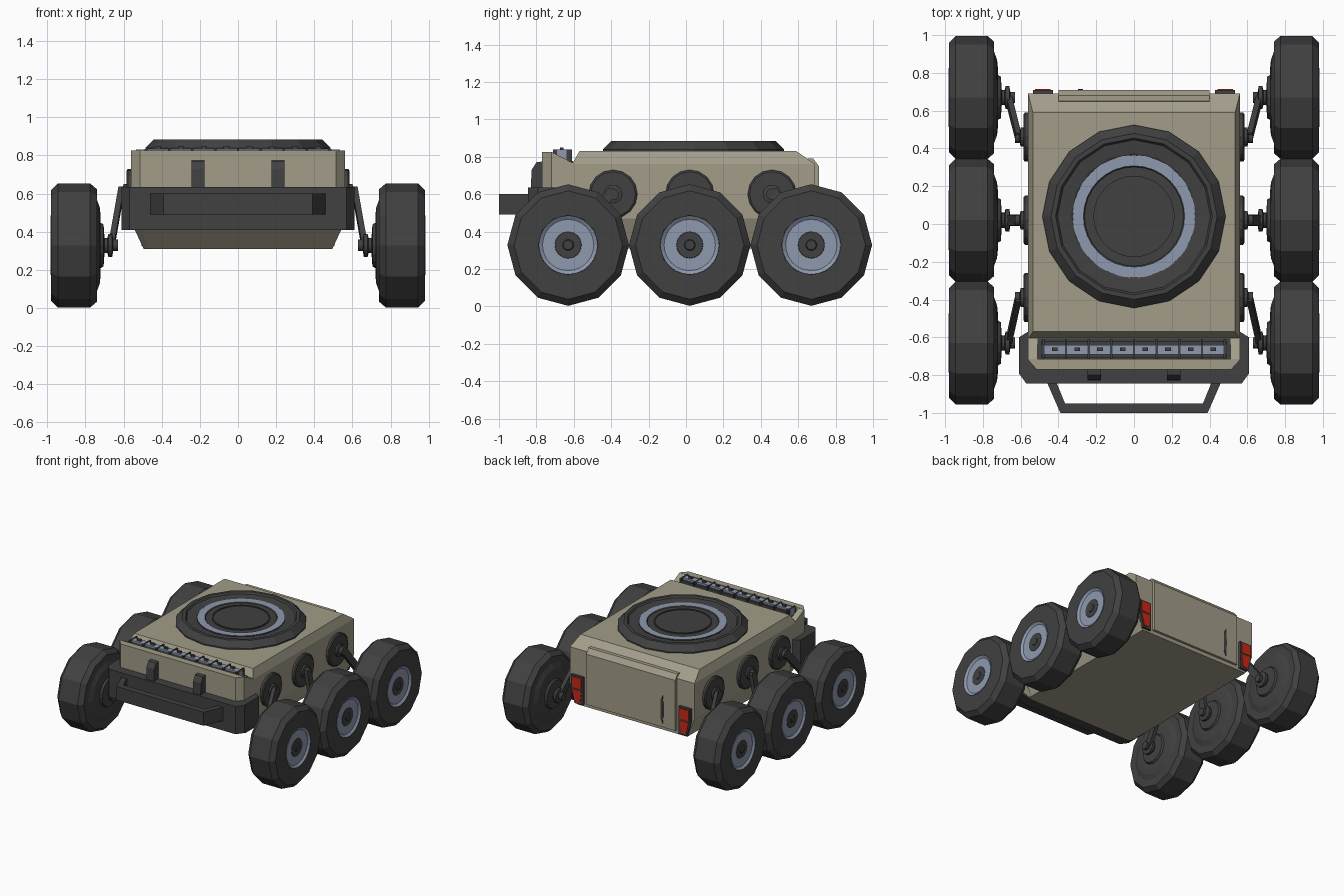
import bpy, bmesh, math
from mathutils import Vector, Matrix

if "Cube" in bpy.data.objects:
    bpy.data.objects.remove(bpy.data.objects["Cube"])


def material(name, rgb):
    m = bpy.data.materials.new(name)
    m.diffuse_color = (*rgb, 1)
    m.use_nodes = True
    m.node_tree.nodes["Principled BSDF"].inputs["Base Color"].default_value = m.diffuse_color
    return m


TAN = material("tan_paint", (0.36, 0.335, 0.25))
DARK = material("dark_rubber", (0.052, 0.052, 0.052))
STEEL = material("blue_steel", (0.27, 0.32, 0.42))
RED = material("red_lens", (0.6, 0.02, 0.008))


def finish(name, bm, *mats):
    bmesh.ops.recalc_face_normals(bm, faces=bm.faces)
    me = bpy.data.meshes.new(name)
    bm.to_mesh(me)
    bm.free()
    for m in mats:
        me.materials.append(m)
    ob = bpy.data.objects.new(name, me)
    bpy.context.collection.objects.link(ob)
    return ob


def loft(name, rings, mat):
    """Skin matching closed rings of 3D points and cap both ends."""
    bm = bmesh.new()
    vs = [[bm.verts.new(p) for p in r] for r in rings]
    n = len(vs[0])
    for a, b in zip(vs, vs[1:]):
        for i in range(n):
            j = (i + 1) % n
            bm.faces.new((a[i], a[j], b[j], b[i]))
    bm.faces.new(vs[0])
    bm.faces.new(vs[-1])
    return finish(name, bm, mat)


def prism(name, pts, lo, hi, axis, mat):
    """Extrude a 2D outline along x, y or z."""
    put = {"x": lambda p, h: (h, p[0], p[1]),
           "y": lambda p, h: (p[0], h, p[1]),
           "z": lambda p, h: (p[0], p[1], h)}[axis]
    return loft(name, [[put(p, h) for p in pts] for h in (lo, hi)], mat)


def box(name, x, y, z, mat):
    return prism(name, [(x[0], y[0]), (x[1], y[0]), (x[1], y[1]), (x[0], y[1])], z[0], z[1], "z", mat)


def mirrored(half):
    """Complete an outline given its +x half."""
    return half + [(-x, y) for x, y in reversed(half)]


def lathe(name, prof, n, mats, bands, at, side=0):
    """Revolve (radius, height); side = +1/-1 turns the axis to +x/-x."""
    bm = bmesh.new()
    rings = []
    for r, h in prof:
        rings.append([bm.verts.new((r * math.cos(math.tau * i / n), r * math.sin(math.tau * i / n), h))
                      for i in range(n)])
    for k, (a, b) in enumerate(zip(rings, rings[1:])):
        for i in range(n):
            f = bm.faces.new((a[i], a[(i + 1) % n], b[(i + 1) % n], b[i]))
            f.material_index = bands.get(k, 0)
    bm.faces.new(rings[0])
    bm.faces.new(rings[-1])
    rot = Matrix.Rotation(side * math.pi / 2, 4, "Y")
    bmesh.ops.transform(bm, matrix=Matrix.Translation(at) @ rot, verts=bm.verts)
    return finish(name, bm, *mats)


def strut(name, a, b, w, t, mat):
    """Rectangular bar between two points; t is its thickness in x."""
    a, b = Vector(a), Vector(b)
    u = (b - a).cross(Vector((1, 0, 0))).normalized() * w / 2
    v = Vector((t / 2, 0, 0))
    return loft(name, [[p + u + v, p - u + v, p - u - v, p + u - v] for p in (a, b)], mat)


# Main hull: tapered belly, upright sides, bevelled roof
def section(x, front, back, z):
    return [(x, front, z), (x, back, z), (-x, back, z), (-x, front, z)]


loft("hull", [section(.495, -.60, .69, .31), section(.56, -.61, .69, .47),
              section(.56, -.61, .69, .76), section(.535, -.57, .59, .83)], TAN)

# Nose with clipped corners and a sloping chin
nose = mirrored([(.56, -.6), (.56, -.72), (.515, -.77)])
chin = mirrored([(.495, -.59), (.495, -.61), (.47, -.63)])
loft("nose", [[(x, y, .31) for x, y in chin], [(x, y, .45) for x, y in nose],
              [(x, y, .77) for x, y in nose]], TAN)
prism("nose_lip", mirrored([(.56, -.715), (.56, -.72), (.515, -.77), (.50, -.77)])[0:8], .77, .825, "z", TAN)
for s in (-1, 1):
    prism("nose_cheek", [(-.718, .77), (-.718, .825), (-.61, .77)], s * .51, s * .56, "x", TAN)

# Light bar in the nose tray
box("light_tray", (-.51, .51), (-.715, -.605), (.768, .776), DARK)
box("light_bar", (-.49, .49), (-.69, -.64), (.776, .835), STEEL)
box("light_bar_back", (-.49, .49), (-.64, -.62), (.776, .82), DARK)
box("light_bar_front", (-.49, .49), (-.71, -.69), (.776, .82), DARK)
for i in range(9):
    x = -.48 + .12 * i
    box("light_divider", (x - .006, x + .006), (-.712, -.61), (.776, .838), DARK)
    if i < 8:
        box("light_stud", (x + .045, x + .075), (-.673, -.655), (.83, .85), DARK)

# Bumper, bull bar and tow hooks
prism("bumper", mirrored([(.56, -.57), (.61, -.6), (.61, -.79), (.57, -.845)]), .41, .635, "z", DARK)
prism("bull_bar", [(-.46, -.84), (-.39, -1), (.39, -1), (.46, -.84),
                   (.41, -.84), (.365, -.95), (-.365, -.95), (-.41, -.84)], .49, .60, "z", DARK)
for s in (-1, 1):
    prism("tow_hook", [(-.765, .63), (-.765, .775), (-.80, .77), (-.825, .73), (-.83, .63)],
          s * .21 - .035, s * .21 + .035, "x", DARK)

# Roof ring: stepped dark rim, steel race, centre hatch
lathe("roof_ring", [(.485, .825), (.485, .84), (.44, .885), (.415, .885), (.405, .872),
                    (.335, .866), (.325, .86)], 16, [DARK], {}, (0, .04, 0))
lathe("roof_race", [(.325, .84), (.325, .87), (.268, .87), (.262, .864), (.215, .864),
                    (.215, .872), (.205, .872), (.205, .866)],
      32, [DARK, STEEL], {1: 1}, (0, .04, 0))

# Rear door, handle and tail lights
prism("rear_door", [(.64, .77), (.65, .79), (.68, .79), (.71, .75), (.71, .34), (.68, .34)],
      -.4, .4, "x", TAN)
prism("door_handle", [(-.29, .37), (-.27, .41), (-.27, .56), (-.29, .60), (-.296, .485)],
      .708, .715, "y", DARK)
for s in (-1, 1):
    def lamp(name, pts, lo, hi, mat):
        prism(name, [(s * x, z) for x, z in pts], lo, hi, "y", mat)
    lamp("tail_light", [(.43, .325), (.43, .55), (.535, .55), (.535, .44), (.505, .325)], .685, .71, DARK)
    lamp("upper_lens", [(.442, .455), (.442, .538), (.523, .538), (.523, .455)], .705, .714, RED)
    lamp("lower_lens", [(.455, .34), (.442, .44), (.523, .44), (.498, .34)], .705, .714, RED)

# Six wheels with swing arms
TYRE = [(.15, .72), (.20, .725), (.24, .74), (.295, .74), (.325, .775), (.325, .945), (.29, .98),
        (.16, .98), (.155, .975), (.135, .95), (.095, .925), (.08, .925), (.08, .955), (.07, .965),
        (.03, .965), (.025, .972)]
for s in (-1, 1):
    for wy, py in ((-.63, -.39), (.02, .02), (.67, .46)):
        lathe("wheel", TYRE, 12, [DARK], {}, (0, wy, .328), s)
        lathe("rim", [(.158, .97), (.156, .983), (.13, .965), (.098, .945), (.085, .945)], 24,
              [STEEL], {}, (0, wy, .328), s)
        lathe("hub", [(.08, .92), (.08, .96), (.07, .972), (.03, .972), (.025, .978)], 16,
              [DARK], {}, (0, wy, .328), s)
        lathe("axle", [(.03, .63), (.03, .655), (.06, .66), (.06, .68), (.04, .685), (.04, .70),
                       (.11, .705), (.13, .74)], 16, [DARK], {}, (0, wy, .328), s)
        lathe("pivot_plate", [(.13, .55), (.13, .578), (.12, .585), (.05, .585), (.05, .60),
                              (.03, .605), (.03, .63)], 16, [DARK], {}, (0, py, .60), s)
        strut("swing_arm", (s * .612, py, .62), (s * .665, wy, .32), .055, .03, DARK)
